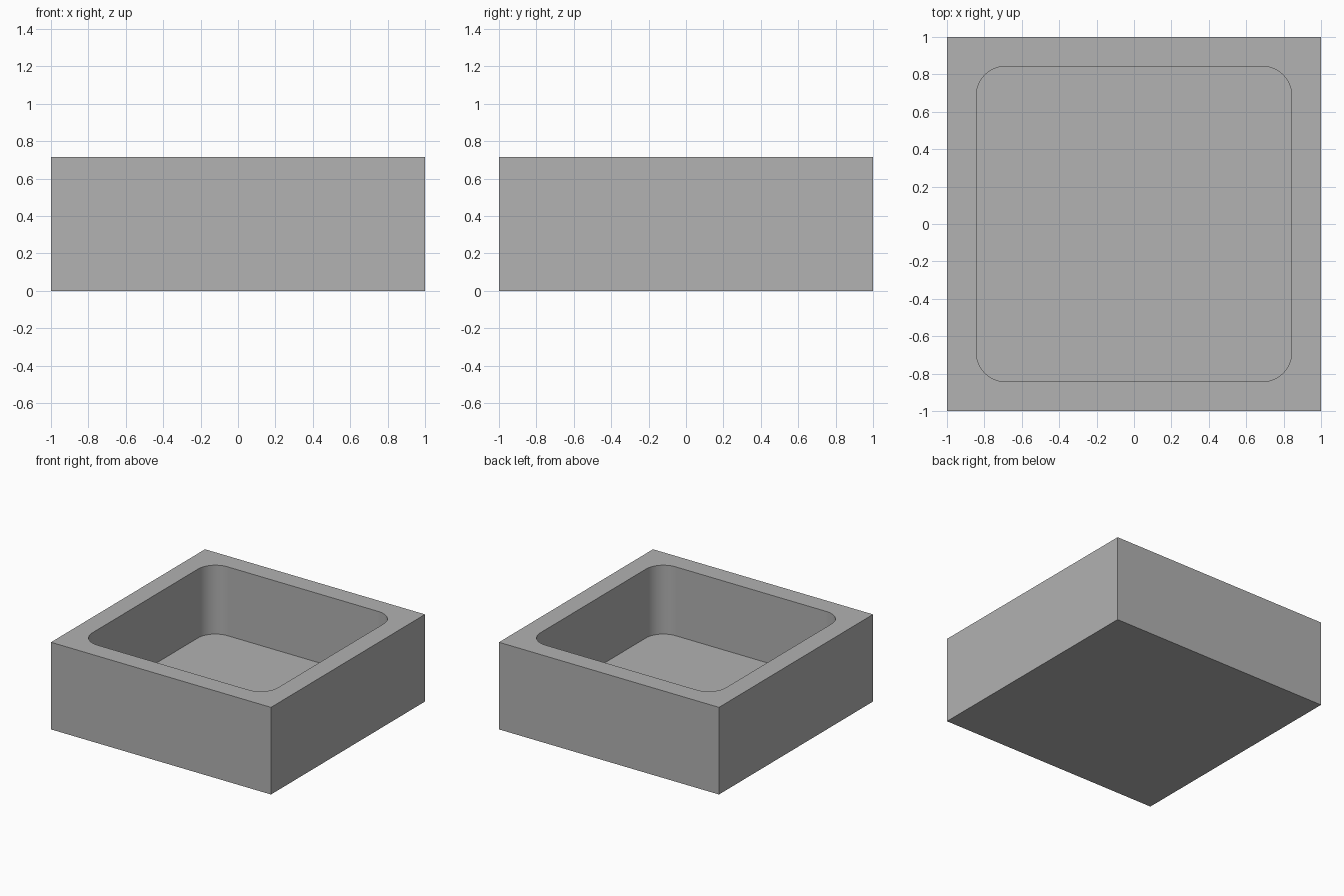
import bpy, bmesh, math

if "Cube" in bpy.data.objects:
    bpy.data.objects.remove(bpy.data.objects["Cube"])

SIZE, HEIGHT = 2.0, 0.716
WALL, FLOOR, RADIUS = 0.157, 0.15, 0.157
SEGMENTS = 16

grey = bpy.data.materials.new("plain grey")
grey.diffuse_color = (0.445, 0.445, 0.445, 1)
grey.use_nodes = True
grey.node_tree.nodes["Principled BSDF"].inputs["Base Color"].default_value = grey.diffuse_color


def make_block(name, half, z0, z1, radius=0):
    """Upright square block, optionally with rounded vertical edges."""
    bm = bmesh.new()
    bmesh.ops.create_cube(bm, size=1)
    for v in bm.verts:
        v.co = (v.co.x * 2 * half, v.co.y * 2 * half, z1 if v.co.z > 0 else z0)
    if radius:
        upright = [e for e in bm.edges
                   if abs(e.verts[0].co.z - e.verts[1].co.z) > 0.01]
        bmesh.ops.bevel(bm, geom=upright, offset=radius, segments=SEGMENTS,
                        profile=0.5, affect='EDGES')
    mesh = bpy.data.meshes.new(name)
    bm.to_mesh(mesh)
    bm.free()
    mesh.materials.append(grey)
    obj = bpy.data.objects.new(name, mesh)
    bpy.context.collection.objects.link(obj)
    return obj


# Outer square tray and the rounded pocket cut from its top
tray = make_block("tray", SIZE / 2, 0, HEIGHT)
cutter = make_block("pocket_cutter", SIZE / 2 - WALL, FLOOR, HEIGHT + 0.2, RADIUS)
cutter.hide_render = True

cut = tray.modifiers.new("pocket", 'BOOLEAN')
cut.operation = 'DIFFERENCE'
cut.solver = 'EXACT'
cut.object = cutter
bpy.context.view_layer.objects.active = tray
tray.select_set(True)
bpy.ops.object.modifier_apply(modifier=cut.name)
bpy.data.objects.remove(cutter, do_unlink=True)

# Smooth only the rounded pocket corners; flat walls stay flat
for face in tray.data.polygons:
    face.use_smooth = max(abs(c) for c in face.normal) < 0.9999
